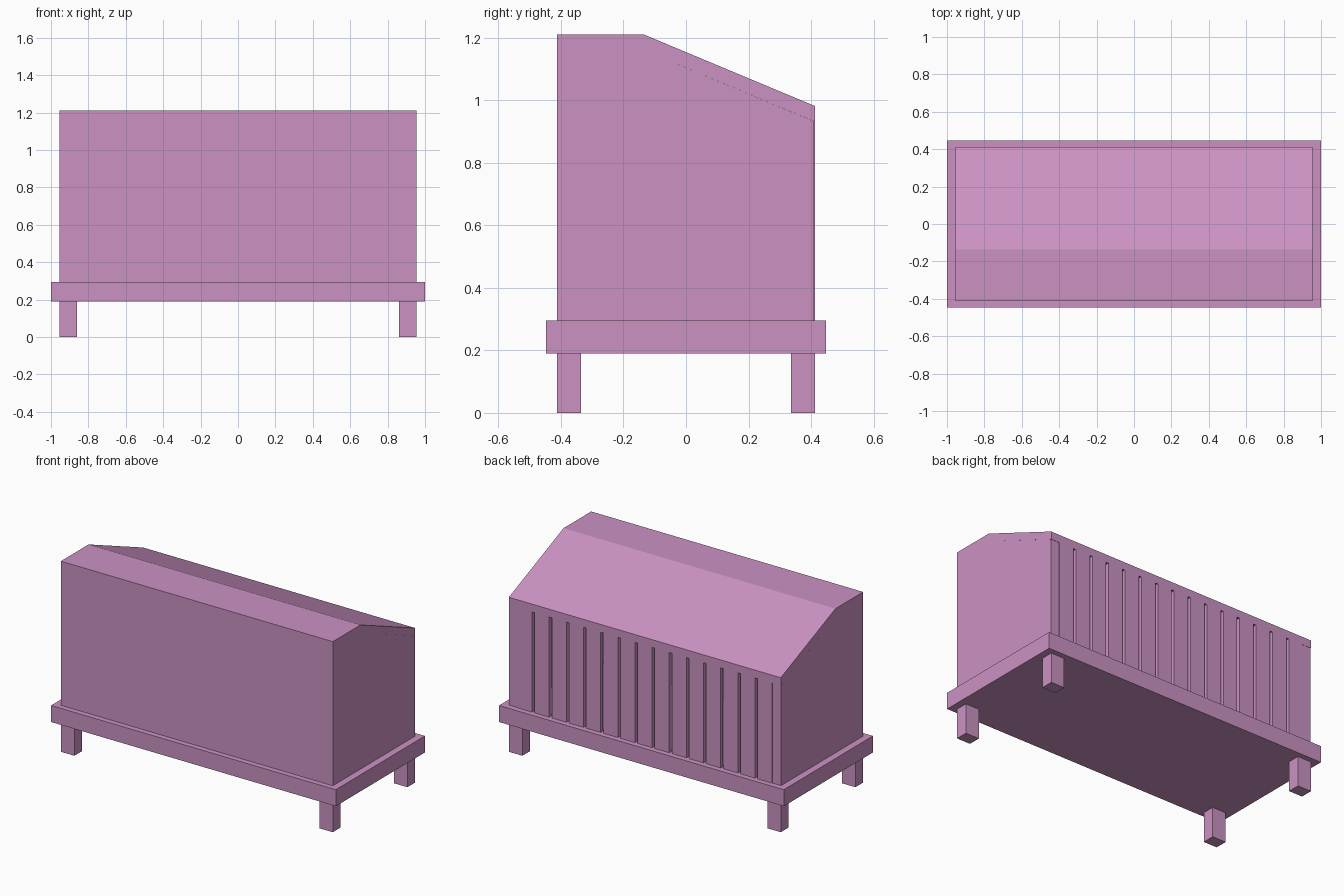
import bpy

if "Cube" in bpy.data.objects:
    bpy.data.objects.remove(bpy.data.objects["Cube"])

pink = bpy.data.materials.new("pink_paint")
pink.diffuse_color = (0.60, 0.29, 0.55, 1)
pink.use_nodes = True
pink.node_tree.nodes["Principled BSDF"].inputs["Base Color"].default_value = pink.diffuse_color


def extrude_profile(name, profile, x0, x1):
    """Extrude a closed (y, z) outline along x."""
    n = len(profile)
    verts = [(x, y, z) for x in (x0, x1) for y, z in profile]
    faces = [tuple(range(n))[::-1], tuple(range(n, 2 * n))]
    faces += [(i, (i + 1) % n, (i + 1) % n + n, i + n) for i in range(n)]
    mesh = bpy.data.meshes.new(name)
    mesh.from_pydata(verts, [], faces)
    mesh.materials.append(pink)
    obj = bpy.data.objects.new(name, mesh)
    bpy.context.collection.objects.link(obj)
    return obj


def box(name, x0, x1, y0, y1, z0, z1):
    return extrude_profile(name, [(y0, z0), (y1, z0), (y1, z1), (y0, z1)], x0, x1)


W, D = 0.955, 0.413          # cabinet half width and half depth
FLOOR, TOP = 0.295, 1.21     # cabinet bottom and top
RIDGE, EAVE = -0.135, 0.981  # where the roof starts to slope, height at the back
ROOF, WALL = 0.05, 0.061
POST_Y = D - 0.003           # side walls stop just short of the slats

# Base slab and legs
box("base", -1, 1, -0.447, 0.447, 0.19, FLOOR)
for sx, side in ((-1, "left"), (1, "right")):
    for y0, end in ((-D, "front"), (D - 0.078, "back")):
        xs = sorted((sx * W, sx * 0.86))
        box(f"{end}_{side}_leg", *xs, y0, y0 + 0.078, 0, 0.19)

# Front wall and roof as one bent shell
extrude_profile("front_and_roof", [
    (-D, FLOOR), (-D + ROOF, FLOOR), (-D + ROOF, TOP - ROOF),
    (RIDGE, TOP - ROOF), (D, EAVE - ROOF), (D, EAVE), (RIDGE, TOP), (-D, TOP)], -W, W)

# Side walls fitted under the roof
side_profile = [(-D + ROOF, FLOOR), (POST_Y, FLOOR), (POST_Y, EAVE - ROOF + 0.001),
                (RIDGE, TOP - ROOF), (-D + ROOF, TOP - ROOF)]
extrude_profile("left_wall", side_profile, -W, -W + WALL)
extrude_profile("right_wall", side_profile, W - WALL, W)

# Row of vertical slats across the back
for i in range(15):
    x = (i - 7) * 0.1205
    box(f"slat_{i + 1}", x - 0.051, x + 0.051, D - 0.025, D, FLOOR, EAVE - ROOF + 0.003)
